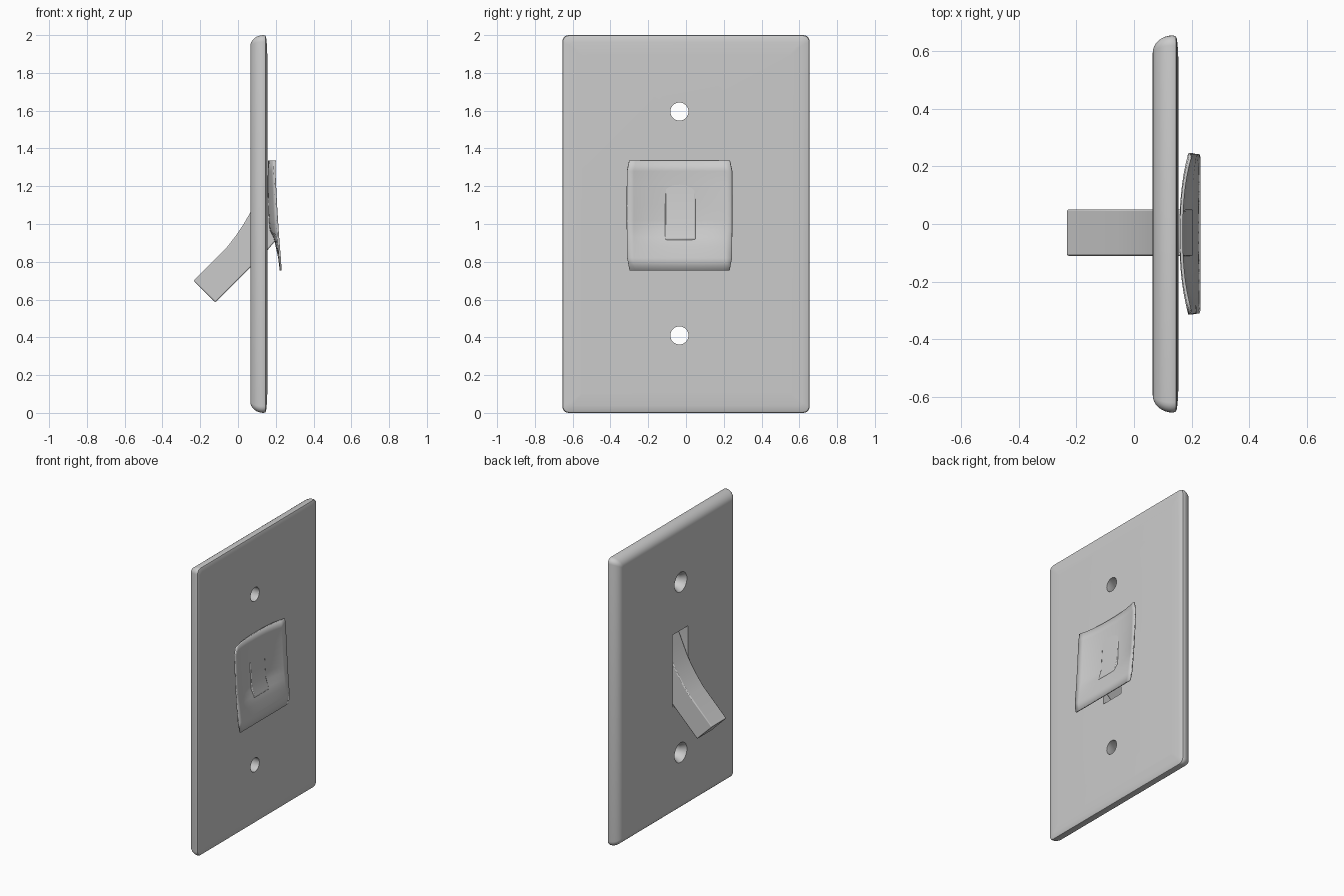
import bpy, bmesh, math

if "Cube" in bpy.data.objects:
    bpy.data.objects.remove(bpy.data.objects["Cube"])

YC = -0.03  # centre line of toggle, slot and rear flange


def make(name, bm):
    bmesh.ops.recalc_face_normals(bm, faces=bm.faces)
    me = bpy.data.meshes.new(name)
    bm.to_mesh(me)
    bm.free()
    ob = bpy.data.objects.new(name, me)
    bpy.context.collection.objects.link(ob)
    return ob


def activate(ob):
    bpy.ops.object.select_all(action='DESELECT')
    ob.select_set(True)
    bpy.context.view_layer.objects.active = ob


def smooth(ob, deg=35):
    activate(ob)
    bpy.ops.object.shade_smooth_by_angle(angle=math.radians(deg))


def loft(bm, loops):
    rings = [[bm.verts.new(p) for p in loop] for loop in loops]
    n = len(rings[0])
    for a, b in zip(rings, rings[1:]):
        for i in range(n):
            j = (i + 1) % n
            bm.faces.new((a[i], a[j], b[j], b[i]))
    bm.faces.new(rings[0])
    bm.faces.new(rings[-1])


def rounded_rect(x, hy, hz, r, cy=0.0, cz=1.0, seg=5):
    pts = []
    for k, (sy, sz) in enumerate([(1, 1), (-1, 1), (-1, -1), (1, -1)]):
        for i in range(seg + 1):
            a = math.pi / 2 * (k + i / seg)
            pts.append((x, cy + sy * (hy - r) + r * math.cos(a),
                        cz + sz * (hz - r) + r * math.sin(a)))
    return pts


def cut(target, cutter):
    mod = target.modifiers.new("cut", 'BOOLEAN')
    mod.operation = 'DIFFERENCE'
    mod.solver = 'EXACT'
    mod.object = cutter
    activate(target)
    bpy.ops.object.modifier_apply(modifier=mod.name)
    bpy.data.objects.remove(cutter)


# Wall plate: rounded rim towards -x, slightly domed back
rows = []
for i in range(9):
    a = math.pi / 2 * i / 8
    rows.append((0.135 - 0.07 * math.cos(a), 0.06 * (1 - math.sin(a))))
rows += [(0.145, 0.003), (0.149, 0.012), (0.152, 0.04), (0.155, 0.1)]
bm = bmesh.new()
loft(bm, [rounded_rect(x, 0.655 - d, 1 - d, max(0.035 - d * 0.5, 0.006))
          for x, d in rows])
plate = make("wall_plate", bm)

# Countersunk screw holes
for z in (0.41, 1.595):
    bm = bmesh.new()
    loft(bm, [[(x, YC - 0.005 + r * math.cos(t * math.pi / 16),
                z + r * math.sin(t * math.pi / 16)) for t in range(32)]
              for x, r in [(0.03, 0.068), (0.065, 0.068), (0.10, 0.048), (0.3, 0.048)]])
    cut(plate, make("hole_cutter", bm))

# Slot for the toggle
bm = bmesh.new()
loft(bm, [rounded_rect(x, 0.086, 0.25, 0.004, YC, 1.01) for x in (0.0, 0.3)])
cut(plate, make("slot_cutter", bm))
smooth(plate, 30)

# Toggle lever: side profile extruded across y
profile = [(-0.235, 0.70), (-0.12, 0.585), (0.065, 0.77), (0.155, 0.86),
           (0.205, 0.92), (0.18, 1.0), (0.165, 1.26), (0.15, 1.255),
           (0.105, 1.15), (0.065, 1.06), (0.03, 1.0), (-0.01, 0.94), (-0.06, 0.875)]
bm = bmesh.new()
loft(bm, [[(x, YC + s * 0.081, z) for x, z in profile] for s in (-1, 1)])
toggle = make("toggle_lever", bm)
bev = toggle.modifiers.new("bevel", 'BEVEL')
bev.width = 0.006
bev.segments = 2
bev.limit_method = 'ANGLE'
bev.angle_limit = math.radians(40)
smooth(toggle)

# Rear flange: dished sheet, shallow towards its lower lip
# columns: z, rim x, depth of the dish at the centre
section = [(1.335, 0.200, 0.030), (1.28, 0.198, 0.030), (1.20, 0.202, 0.034),
           (1.10, 0.207, 0.038), (1.02, 0.212, 0.040), (0.97, 0.215, 0.038),
           (0.93, 0.218, 0.020), (0.88, 0.222, 0.012), (0.82, 0.227, 0.004),
           (0.755, 0.231, 0.0)]
N = 16
bm = bmesh.new()
grid = []
for k, (z, rim, depth) in enumerate(section):
    half = 0.277 - (0.012 if k in (0, len(section) - 1) else 0)
    grid.append([bm.verts.new((rim - depth * (1 - abs(2 * i / N - 1) ** 2.5),
                               YC - 0.004 + half * (2 * i / N - 1), z))
                 for i in range(N + 1)])
for a, b in zip(grid, grid[1:]):
    for i in range(N):
        bm.faces.new((a[i], b[i], b[i + 1], a[i + 1]))
flange = make("rear_flange", bm)
# make the sheet face +x, so that thickness grows towards the plate
if flange.data.polygons[0].normal.x < 0:
    flange.data.flip_normals()
sol = flange.modifiers.new("thickness", 'SOLIDIFY')
sol.thickness = 0.01
sol.offset = -1
smooth(flange, 40)
